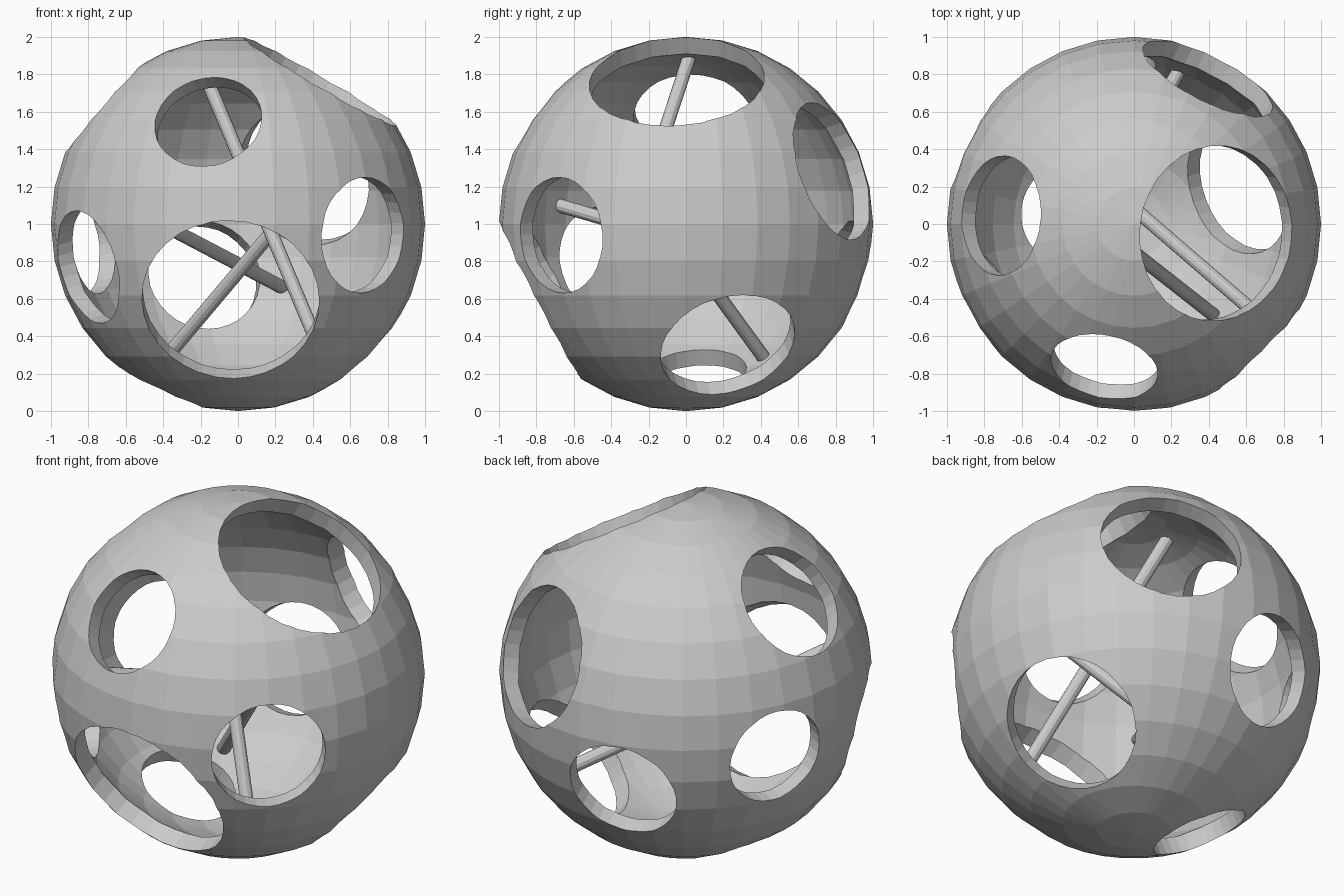
import bpy
from mathutils import Vector

cube = bpy.data.objects.get("Cube")
if cube:
    bpy.data.objects.remove(cube, do_unlink=True)

CENTRE = Vector((0, 0, 1))
INNER_RADIUS = 0.91

grey = bpy.data.materials.new("light grey")
grey.use_nodes = True
colour = (0.6, 0.6, 0.6, 1)
grey.diffuse_color = colour
grey.node_tree.nodes["Principled BSDF"].inputs["Base Color"].default_value = colour


def sphere(name, radius):
    bpy.ops.mesh.primitive_uv_sphere_add(segments=32, ring_count=16, radius=radius, location=CENTRE)
    obj = bpy.context.object
    obj.name = name
    return obj


def rod(name, start, end, radius, sides):
    """Cylinder between two points given relative to the ball's centre."""
    a, b = Vector(start), Vector(end)
    bpy.ops.mesh.primitive_cylinder_add(vertices=sides, radius=radius, depth=(b - a).length,
                                        location=CENTRE + (a + b) / 2)
    obj = bpy.context.object
    obj.name = name
    obj.rotation_mode = 'QUATERNION'
    obj.rotation_quaternion = (b - a).to_track_quat('Z', 'Y')
    return obj


def cut(target, cutter):
    cutter.hide_render = True
    bpy.context.view_layer.objects.active = target
    mod = target.modifiers.new("cut", 'BOOLEAN')
    mod.operation = 'DIFFERENCE'
    mod.solver = 'EXACT'
    mod.object = cutter
    bpy.ops.object.modifier_apply(modifier=mod.name)
    bpy.data.objects.remove(cutter, do_unlink=True)


# Hollow ball
shell = sphere("hollow_ball", 1)
cut(shell, sphere("cavity", INNER_RADIUS))

# Round holes: direction from the centre, hole radius
holes = [
    ((0.44, -0.05, 0.765), 0.47),    # top right
    ((-0.04, -0.78, -0.405), 0.475), # front low
    ((-0.16, -0.767, 0.55), 0.29),   # front high
    ((0.67, -0.67, -0.06), 0.31),    # front right
    ((-0.80, -0.45, -0.23), 0.31),   # front left
    ((0.39, 0.77, 0.28), 0.385),     # back right
    ((0.63, 0.225, -0.65), 0.37),    # right low
    ((-0.715, 0.045, 0.626), 0.32),  # left high
    ((-0.20, 0.87, -0.30), 0.305),   # back low
    ((-0.86, 0.40, -0.11), 0.275),   # left back
    ((-0.40, 0.065, -0.865), 0.265), # bottom
]
for direction, radius in holes:
    d = Vector(direction).normalized()
    cut(shell, rod("hole_cutter", d * 0.6, d * 1.3, radius, 32))

# Inner rods spanning the cavity
rods = [
    rod("steep_rod", (-0.22, 0.02, 0.9), (0.43, -0.49, -0.65), 0.037, 12),
    rod("diagonal_rod", (-0.39, 0.42, -0.72), (0.63, -0.46, 0.49), 0.037, 12),
    rod("level_rod", (-0.6, -0.68, 0.1), (0.24, 0.82, -0.34), 0.037, 12),
]

for obj in [shell] + rods:
    obj.data.materials.clear()
    obj.data.materials.append(grey)
    for face in obj.data.polygons:
        face.use_smooth = False
        face.material_index = 0
